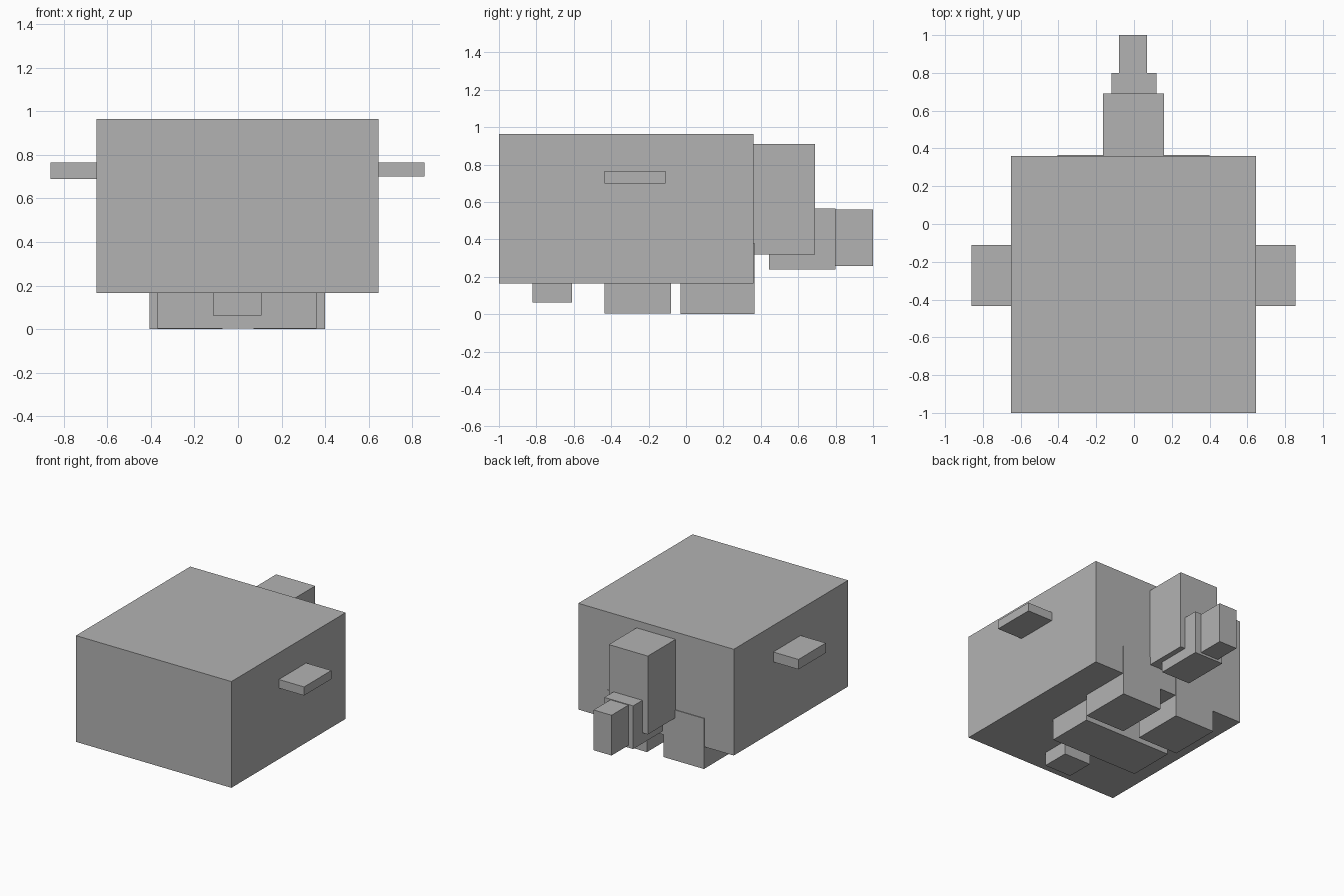
import bpy
import bmesh
from mathutils import Matrix, Vector

if "Cube" in bpy.data.objects:
    bpy.data.objects.remove(bpy.data.objects["Cube"])

grey = bpy.data.materials.new("plain grey")
grey.diffuse_color = (0.45, 0.45, 0.45, 1)
grey.use_nodes = True
grey.node_tree.nodes["Principled BSDF"].inputs["Base Color"].default_value = grey.diffuse_color


def box(name, x, y, z):
    """Box spanning the given (min, max) ranges."""
    lo, hi = Vector((x[0], y[0], z[0])), Vector((x[1], y[1], z[1]))
    bm = bmesh.new()
    bmesh.ops.create_cube(
        bm, size=1,
        matrix=Matrix.Translation((lo + hi) / 2) @ Matrix.Diagonal((*(hi - lo), 1)))
    mesh = bpy.data.meshes.new(name)
    bm.to_mesh(mesh)
    bm.free()
    mesh.materials.append(grey)
    obj = bpy.data.objects.new(name, mesh)
    bpy.context.collection.objects.link(obj)
    return obj


# Main body
box("body", (-0.65, 0.645), (-1.0, 0.36), (0.165, 0.965))

# Side fins, the left one slightly thicker
box("right_fin", (0.62, 0.855), (-0.435, -0.11), (0.70, 0.765))
box("left_fin", (-0.86, -0.63), (-0.435, -0.11), (0.69, 0.765))

# Stepped tail
box("tail_base", (-0.165, 0.16), (0.34, 0.69), (0.32, 0.91))
box("tail_middle", (-0.12, 0.12), (0.445, 0.80), (0.24, 0.565))
box("tail_tip", (-0.08, 0.07), (0.79, 1.0), (0.257, 0.56))

# Pair of back feet, flush with the rear of the body
for side, x in (("right", (0.07, 0.40)), ("left", (-0.405, -0.07))):
    box(side + "_back_foot", x, (-0.03, 0.365), (0.0, 0.38))

# Wide middle pad and small front pad under the body
box("belly_pad", (-0.37, 0.36), (-0.435, -0.08), (0.003, 0.18))
box("front_pad", (-0.115, 0.107), (-0.82, -0.61), (0.063, 0.18))
